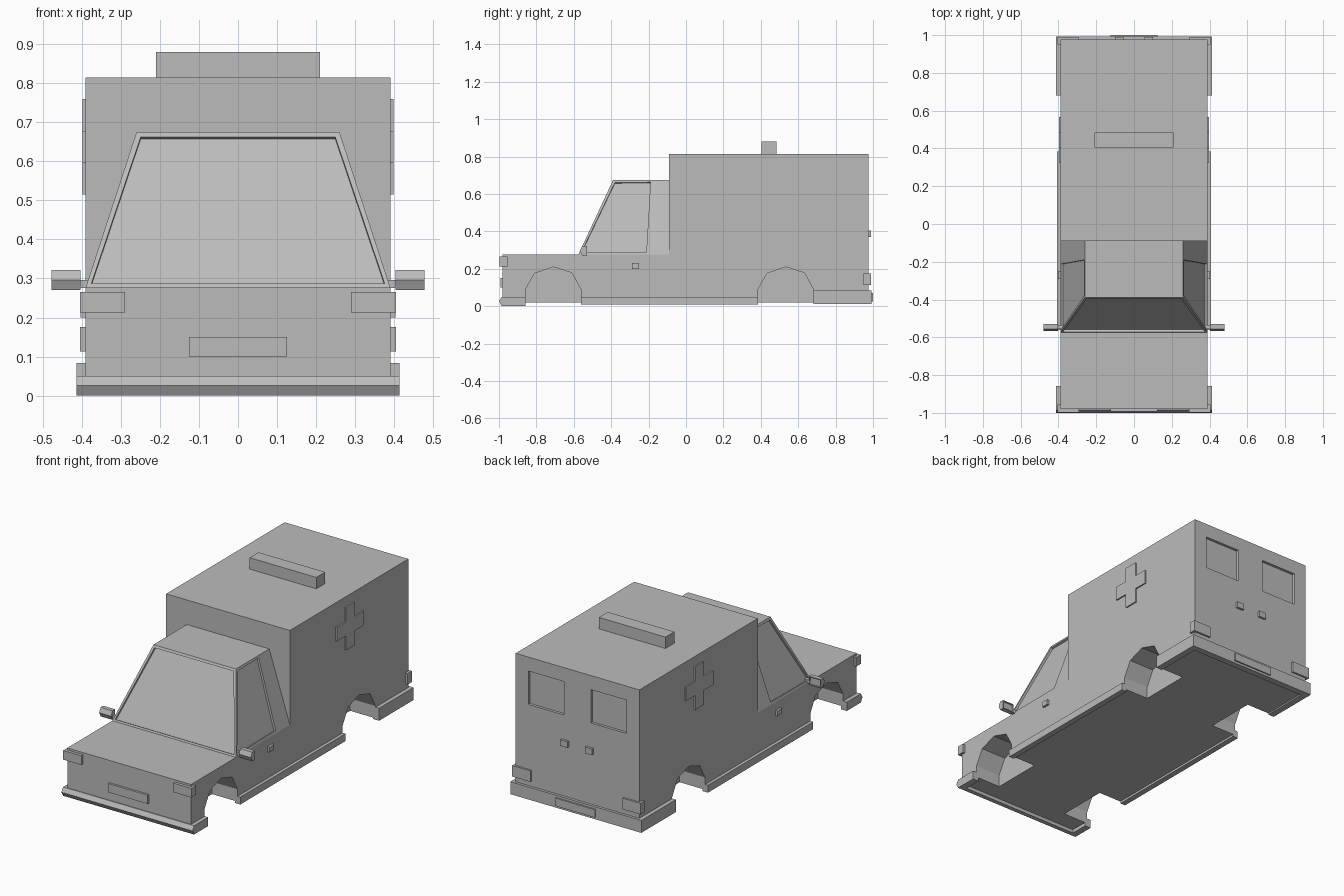
import bpy
import bmesh

if "Cube" in bpy.data.objects:
    bpy.data.objects.remove(bpy.data.objects["Cube"], do_unlink=True)

grey = bpy.data.materials.new("plain_grey")
grey.use_nodes = True
COLOUR = (0.5, 0.5, 0.5, 1)
grey.diffuse_color = COLOUR
grey.node_tree.nodes["Principled BSDF"].inputs["Base Color"].default_value = COLOUR


def finish(name, bm):
    bmesh.ops.recalc_face_normals(bm, faces=bm.faces)
    mesh = bpy.data.meshes.new(name)
    bm.to_mesh(mesh)
    bm.free()
    mesh.materials.append(grey)
    obj = bpy.data.objects.new(name, mesh)
    bpy.context.collection.objects.link(obj)
    return obj


def prism_mesh(profile, x0, x1):
    """Extrude a (y, z) outline from x0 to x1."""
    bm = bmesh.new()
    face = bm.faces.new([bm.verts.new((x0, y, z)) for y, z in profile])
    ext = bmesh.ops.extrude_face_region(bm, geom=[face])
    moved = [v for v in ext["geom"] if isinstance(v, bmesh.types.BMVert)]
    bmesh.ops.translate(bm, verts=moved, vec=(x1 - x0, 0, 0))
    bmesh.ops.recalc_face_normals(bm, faces=bm.faces)
    return bm


def prism(name, profile, x0, x1):
    return finish(name, prism_mesh(profile, x0, x1))


def box(name, x0, x1, y0, y1, z0, z1):
    return prism(name, [(y0, z0), (y1, z0), (y1, z1), (y0, z1)], x0, x1)


def sink(bm, face, depth):
    """Recess a face straight inwards."""
    push = face.normal * -depth
    new = bmesh.ops.extrude_discrete_faces(bm, faces=[face])["faces"][0]
    bmesh.ops.translate(bm, verts=new.verts, vec=push)


# Main body: bonnet, floor and tall rear compartment
body = prism("body", [(-0.98, 0.02), (-0.98, 0.277), (-0.09, 0.277),
                      (-0.09, 0.815), (0.977, 0.815), (0.977, 0.02)], -0.39, 0.39)

# Wheel arches and rear windows cut out of the body
ARCH = [(-0.148, -0.1), (-0.148, 0.09), (-0.1, 0.175), (0, 0.21),
        (0.1, 0.178), (0.148, 0.09), (0.148, -0.1)]
cutters = []
for side in (-1, 1):
    for centre in (-0.71, 0.533):
        cutters.append(prism("arch_cutter", [(centre + y, z) for y, z in ARCH],
                             side * 0.23, side * 0.5))
    cutters.append(box("window_cutter", side * 0.085, side * 0.31,
                       0.962, 1.1, 0.545, 0.735))
for cutter in cutters:
    cutter.hide_render = True
    mod = body.modifiers.new("cut", "BOOLEAN")
    mod.operation = "DIFFERENCE"
    mod.solver = "EXACT"
    mod.object = cutter
depsgraph = bpy.context.evaluated_depsgraph_get()
cut_mesh = bpy.data.meshes.new_from_object(body.evaluated_get(depsgraph))
body.modifiers.clear()
body.data = cut_mesh
for cutter in cutters:
    bpy.data.objects.remove(cutter, do_unlink=True)

# Tapered cab with recessed windscreen and side windows
bm = prism_mesh([(-0.575, 0.277), (-0.39, 0.675), (-0.09, 0.675), (-0.09, 0.277)],
                -0.39, 0.39)
for v in bm.verts:
    if v.co.z > 0.5:
        v.co.x *= 0.26 / 0.39
bm.normal_update()
sides = [f for f in bm.faces if abs(f.normal.x) > 0.5]
windscreen = [f for f in bm.faces if f.normal.y < -0.5]
bmesh.ops.inset_individual(bm, faces=sides + windscreen, thickness=0.018)
for f in sides:
    for v in f.verts:
        if v.co.y > -0.2:
            v.co.y = -0.19 if v.co.z > 0.5 else -0.212
bm.normal_update()
for f in sides + windscreen:
    sink(bm, f, 0.012)
finish("cab", bm)

# Roof light bar and number plates
box("light_bar", -0.21, 0.21, 0.405, 0.485, 0.81, 0.88)
box("front_plate", -0.125, 0.125, -0.992, -0.97, 0.1, 0.15)
box("rear_plate", -0.125, 0.125, 0.97, 1.0, 0.025, 0.07)

# Bumper bars; the front one comes to a shallow ridge
prism("front_bumper", [(-0.985, 0.05), (-1.0, 0.026), (-0.985, 0.0),
                       (-0.96, 0.0), (-0.96, 0.05)], -0.413, 0.413)
box("rear_bumper", -0.413, 0.413, 0.955, 0.992, 0.012, 0.083)

# Paired parts
for side, label in ((-1, "right"), (1, "left")):
    def pair(name, x0, x1, *rest):
        return box(label + "_" + name, side * x0, side * x1, *rest)

    pair("front_bumper_end", 0.375, 0.413, -0.985, -0.858, 0.0, 0.05)
    pair("rear_bumper_end", 0.375, 0.413, 0.681, 0.992, 0.012, 0.083)
    pair("side_skirt", 0.375, 0.408, -0.562, 0.385, 0.008, 0.05)
    pair("headlight", 0.29, 0.404, -0.997, -0.955, 0.213, 0.265)
    pair("tail_light", 0.29, 0.404, 0.95, 0.988, 0.113, 0.176)
    pair("door_handle", 0.38, 0.403, -0.29, -0.25, 0.2, 0.23)
    pair("rear_door_handle", 0.055, 0.1, 0.97, 0.99, 0.37, 0.405)

    # Raised cross on the flank
    c, m, r, a = 0.445, 0.637, 0.122, 0.04
    prism(label + "_cross",
          [(c - a, m - r), (c + a, m - r), (c + a, m - a), (c + r, m - a),
           (c + r, m + a), (c + a, m + a), (c + a, m + r), (c - a, m + r),
           (c - a, m + a), (c - r, m + a), (c - r, m - a), (c - a, m - a)],
          side * 0.385, side * 0.398)

    # Mirror with arm, ridged front and recessed glass
    pair("mirror_arm", 0.37, 0.41, -0.555, -0.535, 0.275, 0.296)
    bm = prism_mesh([(-0.555, 0.322), (-0.567, 0.296), (-0.555, 0.271),
                     (-0.53, 0.271), (-0.53, 0.322)], side * 0.403, side * 0.478)
    glass = [f for f in bm.faces if f.normal.y > 0.9]
    bmesh.ops.inset_individual(bm, faces=glass, thickness=0.008)
    bm.normal_update()
    sink(bm, glass[0], 0.006)
    finish(label + "_mirror", bm)
